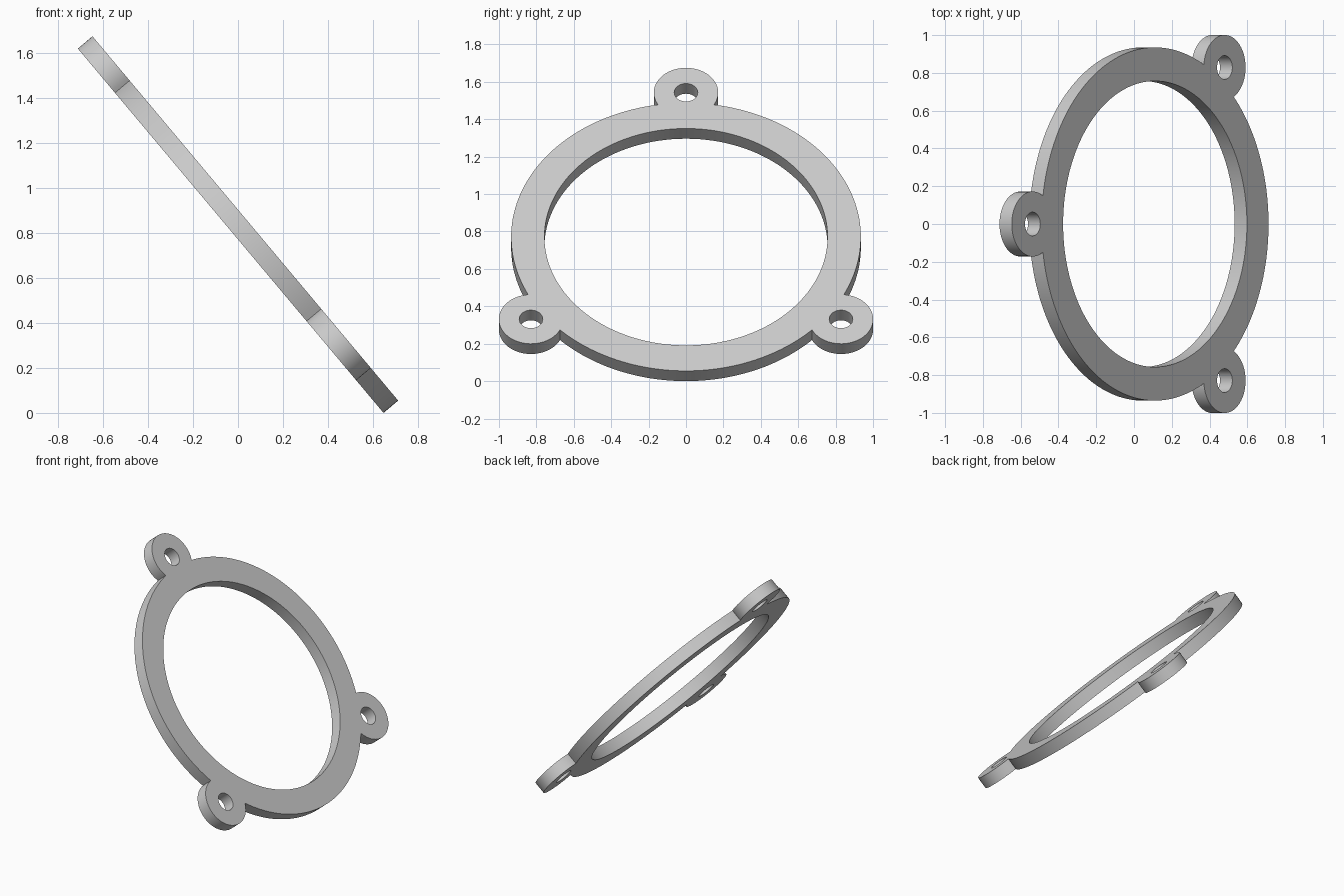
import bpy, bmesh, math
from mathutils import Matrix, Vector

if "Cube" in bpy.data.objects:
    bpy.data.objects.remove(bpy.data.objects["Cube"])

RING_R, BORE_R = 0.935, 0.757          # ring outer and inner radius
LUG_D, LUG_R, HOLE_R = 1.008, 0.172, 0.063
THICK = 0.085
TILT = math.radians(50)
LUGS = [math.radians(a) for a in (90, 214.7, 325.3)]


def arc(cx, cy, r, a0, a1, n):
    """n points from a0 up to, but not including, a1."""
    return [(cx + r * math.cos(a0 + (a1 - a0) * i / n),
             cy + r * math.sin(a0 + (a1 - a0) * i / n)) for i in range(n)]


# Where each lug circle meets the ring circle
chord = (LUG_D**2 + RING_R**2 - LUG_R**2) / (2 * LUG_D)
ring_half = math.acos(chord / RING_R)
lug_half = math.acos((chord - LUG_D) / LUG_R)

# Outer outline: lug arc, then ring arc to the next lug
outline = []
for i, a in enumerate(LUGS):
    nxt = LUGS[(i + 1) % 3] + (2 * math.pi if i == 2 else 0)
    outline += arc(LUG_D * math.cos(a), LUG_D * math.sin(a), LUG_R,
                   a - lug_half, a + lug_half, 40)
    outline += arc(0, 0, RING_R, a + ring_half, nxt - ring_half, 48)

# Central bore and the three bolt holes
loops = [outline, arc(0, 0, BORE_R, 0, 2 * math.pi, 128)]
for a in LUGS:
    loops.append(arc(LUG_D * math.cos(a), LUG_D * math.sin(a), HOLE_R,
                     0, 2 * math.pi, 32))

# Fill the flat plate and give it thickness
bm = bmesh.new()
for pts in loops:
    vs = [bm.verts.new((x, y, 0)) for x, y in pts]
    for p, q in zip(vs, vs[1:] + vs[:1]):
        bm.edges.new((p, q))
bmesh.ops.triangle_fill(bm, edges=bm.edges[:], use_beauty=True, normal=(0, 0, 1))
ext = bmesh.ops.extrude_face_region(bm, geom=bm.faces[:], use_keep_orig=True)
bmesh.ops.translate(bm, vec=(0, 0, -THICK),
                    verts=[g for g in ext["geom"] if isinstance(g, bmesh.types.BMVert)])
bmesh.ops.recalc_face_normals(bm, faces=bm.faces[:])

# Tilt: plate width along y, plate height leaning back toward -x
s, c = math.sin(TILT), math.cos(TILT)
rot = Matrix(((0, -c, s), (1, 0, 0), (0, s, c)))
bm.transform(rot.to_4x4())
lo = Vector([min(v.co[k] for v in bm.verts) for k in range(3)])
hi = Vector([max(v.co[k] for v in bm.verts) for k in range(3)])
bmesh.ops.translate(bm, verts=bm.verts[:],
                    vec=(-(lo.x + hi.x) / 2, -(lo.y + hi.y) / 2, -lo.z))

mesh = bpy.data.meshes.new("mounting_ring")
bm.to_mesh(mesh)
bm.free()
ring = bpy.data.objects.new("mounting_ring", mesh)
bpy.context.collection.objects.link(ring)

grey = bpy.data.materials.new("light_grey")
grey.diffuse_color = (0.6, 0.6, 0.6, 1)
grey.use_nodes = True
grey.node_tree.nodes["Principled BSDF"].inputs["Base Color"].default_value = grey.diffuse_color
mesh.materials.append(grey)

bpy.context.view_layer.objects.active = ring
ring.select_set(True)
bpy.ops.object.shade_smooth_by_angle(angle=math.radians(30))
